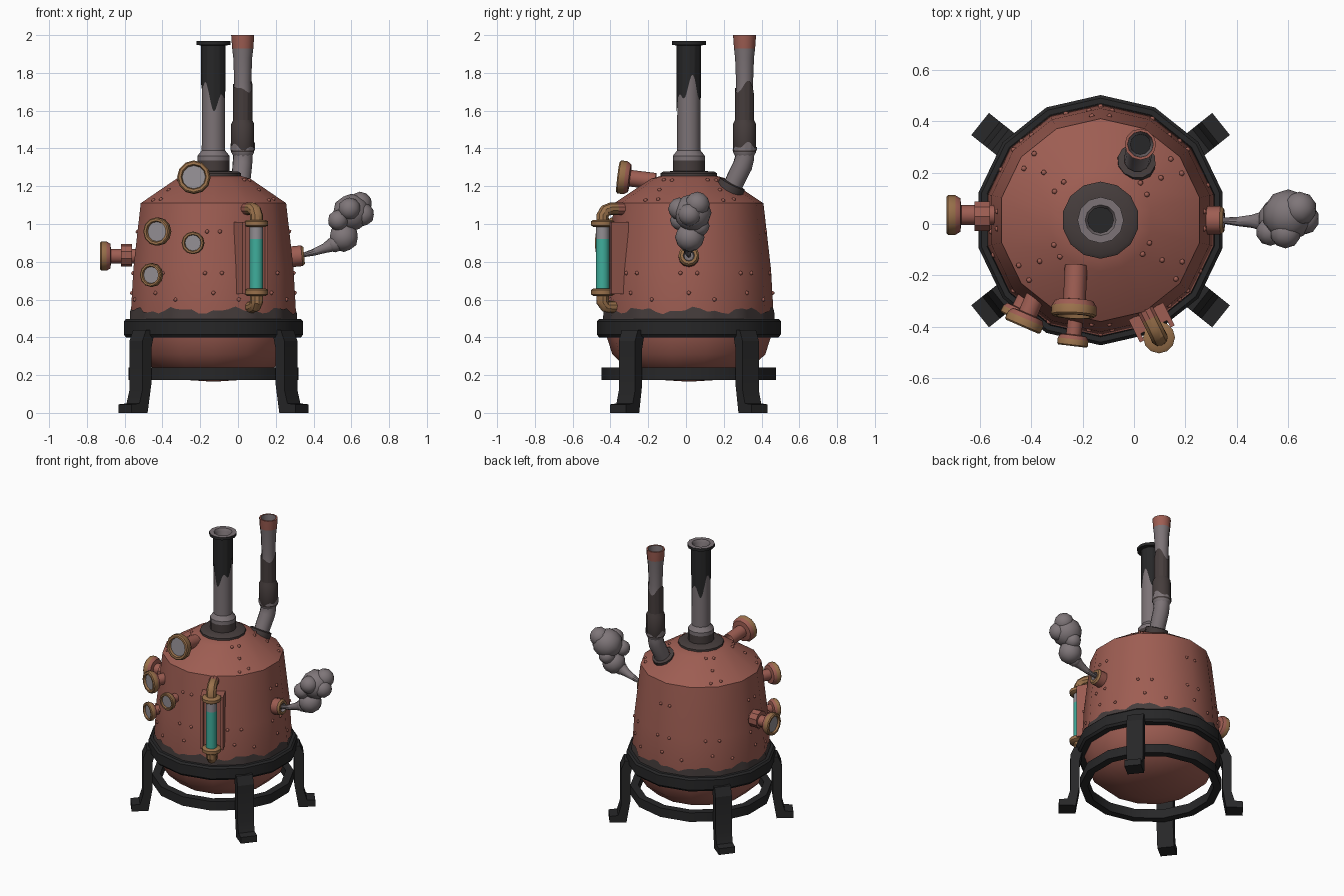
import bpy, bmesh, math
from math import sin, cos, pi, radians
from mathutils import Vector, Matrix

cube = bpy.data.objects.get("Cube")
if cube:
    bpy.data.objects.remove(cube)


def material(name, r, g, b):
    m = bpy.data.materials.new(name)
    m.use_nodes = True
    m.diffuse_color = (r, g, b, 1)
    m.node_tree.nodes["Principled BSDF"].inputs["Base Color"].default_value = (r, g, b, 1)
    return m


RED = material("copper red", .34, .11, .085)
BLACK = material("black iron", .02, .02, .021)
BROWN = material("worn brown", .06, .046, .045)
GREY = material("bare steel", .2, .17, .18)
BRASS = material("brass", .32, .165, .07)
TEAL = material("teal liquid", .05, .42, .33)
GLASS = material("gauge glass", .29, .27, .29)
STEAM = material("steam", .21, .18, .19)

CENTRE = Vector((-.13, .015, 0))
SIDES = 14


def finish(name, bm, mats, angle=35, recalc=True):
    if recalc:
        bmesh.ops.recalc_face_normals(bm, faces=bm.faces[:])
    me = bpy.data.meshes.new(name)
    bm.to_mesh(me)
    bm.free()
    ob = bpy.data.objects.new(name, me)
    bpy.context.scene.collection.objects.link(ob)
    for m in mats:
        me.materials.append(m)
    bpy.ops.object.select_all(action='DESELECT')
    ob.select_set(True)
    bpy.context.view_layer.objects.active = ob
    bpy.ops.object.shade_smooth_by_angle(angle=radians(angle))
    return ob


def skin(name, rings, mats, cap=False):
    """Join rings of points; mats holds one material per strip, the last repeats."""
    bm = bmesh.new()
    loops = [[bm.verts.new(p) for p in ring] for ring in rings]
    used = list(dict.fromkeys(mats))
    n = len(rings[0])
    for k in range(len(loops) - 1):
        for i in range(n):
            j = (i + 1) % n
            f = bm.faces.new((loops[k][i], loops[k][j], loops[k + 1][j], loops[k + 1][i]))
            f.material_index = used.index(mats[min(k, len(mats) - 1)])
    if cap:
        bm.faces.new(loops[0])
        bm.faces.new(loops[-1]).material_index = used.index(mats[-1])
    bmesh.ops.remove_doubles(bm, verts=bm.verts[:], dist=1e-5)
    return finish(name, bm, used)


def lathe(name, profile, mats, loc=CENTRE, axis=(0, 0, 1), n=SIDES):
    q = Vector(axis).to_track_quat('Z', 'Y') if tuple(axis) != (0, 0, 1) else Matrix.Identity(3)
    turn = [pi / 2 + 2 * pi * i / n for i in range(n)]
    rings = [[Vector(loc) + q @ Vector((r * cos(a), r * sin(a), z)) for a in turn]
             for r, z in profile]
    return skin(name, rings, mats)


def pipe(name, path, mats, n=10):
    """Sweep a circle along points of (position, radius)."""
    pts = [Vector(p) for p, r in path]
    rings = []
    for k, (p, r) in enumerate(path):
        t = pts[min(k + 1, len(pts) - 1)] - pts[max(k - 1, 0)]
        u = t.cross(Vector((.93, .37, .01))).normalized()
        v = t.normalized().cross(u)
        rings.append([pts[k] + r * (u * cos(2 * pi * i / n) + v * sin(2 * pi * i / n))
                      for i in range(n)])
    return skin(name, rings, mats, cap=True)


def facet(a, n):
    """Distance factor of a regular polygon's side at angle a."""
    s = 2 * pi / n
    return cos(pi / n) / cos((a - pi / 2) % s - s / 2)


def paint_band(name, radius, low, high, mat, loc, n):
    """Thin coat of worn paint with wavy edges; the edges are functions of the angle."""
    bm = bmesh.new()
    m = n * 5
    cols = []
    for i in range(m):
        a = pi / 2 + 2 * pi * i / m
        col = []
        for z in (low(a), high(a)):
            r = radius(z) * facet(a, n) + .004
            col.append(bm.verts.new(Vector(loc) + Vector((r * cos(a), r * sin(a), z))))
        cols.append(col)
    for i in range(m):
        (a, b), (c, d) = cols[i], cols[(i + 1) % m]
        bm.faces.new((a, c, d, b))
    return finish(name, bm, [mat], recalc=False)


def wave(base, amp, f, g):
    return lambda a: base + amp * (.6 * sin(f * a + 1) + .4 * sin(g * a))


# Boiler body
WALL = [(.45, .5), (.435, .76), (.395, 1.11), (.2, 1.24), (.13, 1.26)]
lathe("boiler", [(0, .165), (.16, .175), (.32, .23), (.405, .31), (.44, .42)] + WALL + [(0, 1.26)], [RED])


def wall_radius(z):
    for (r0, z0), (r1, z1) in zip(WALL, WALL[1:]):
        if z <= z1:
            return r0 + (r1 - r0) * (z - z0) / (z1 - z0)
    return WALL[-1][0]


paint_band("boiler_worn_base", wall_radius, lambda a: .49, wave(.542, .022, 9, 23), BROWN, CENTRE, SIDES)

# Stand: two rings and four legs
lathe("upper_ring", [(.43, .4), (.475, .4), (.487, .415), (.487, .485), (.475, .497), (.43, .497), (.43, .4)], [BLACK])
lathe("lower_ring", [(.41, .175), (.462, .175), (.462, .24), (.41, .24), (.41, .175)], [BLACK])
LEG = [(.44, .44), (.5, .44), (.525, .38), (.525, .12), (.545, .05), (.6, .045),
       (.6, 0), (.49, 0), (.465, .15), (.465, .34)]
for name, ang in (("back_left", 38.6), ("back_right", 141.4), ("front_right", 218.6), ("front_left", 321.4)):
    bm = bmesh.new()
    spin = Matrix.Translation(CENTRE) @ Matrix.Rotation(radians(ang), 4, 'Z')
    a, b = [[bm.verts.new(spin @ Vector((r, s * .055, z))) for r, z in LEG] for s in (-1, 1)]
    bm.faces.new(a)
    bm.faces.new(b[::-1])
    for i in range(len(LEG)):
        j = (i + 1) % len(LEG)
        bm.faces.new((a[i], b[i], b[j], a[j]))
    finish(name + "_leg", bm, [BLACK], 20)

# Main chimney
lathe("chimney_flange", [(.15, 1.24), (.15, 1.268), (.135, 1.278), (.08, 1.28)], [BROWN])
lathe("chimney", [(.085, 1.27), (.085, 1.335), (.085, 1.36), (.062, 1.39), (.06, 1.945), (.09, 1.948),
                  (.09, 1.968), (.06, 1.968), (.05, 1.95), (.05, 1.7), (0, 1.7)],
      [BROWN, GREY, GREY, GREY, BLACK, BLACK, GREY, GREY, GREY, BLACK], n=12)
paint_band("chimney_black_paint", lambda z: .061, wave(1.69, .1, 2, 5), lambda a: 1.945, BLACK, CENTRE, 12)

# Bent exhaust pipe
TOP = Vector((.025, .31, 0))
pipe("exhaust_elbow", [((.008, .225, 1.15), .05), ((.016, .265, 1.24), .052), ((.023, .3, 1.31), .053),
                       ((.025, .31, 1.35), .052), ((.025, .31, 1.39), .052)], [GREY], 12)
lathe("exhaust_collar", [(.05, -.05), (.075, -.05), (.075, .025), (.05, .03)], [BROWN],
      (.008, .235, 1.19), (.1, .45, .9), 12)
lathe("exhaust_pipe", [(.05, 1.36), (.061, 1.38), (.061, 1.53), (.048, 1.555), (.045, 1.75), (.05, 1.88),
                       (.056, 1.93), (.061, 2), (.05, 2), (.04, 1.8), (0, 1.8)],
      [GREY, BROWN, BROWN, GREY, GREY, GREY, RED, RED, GREY, BLACK], TOP, n=12)
paint_band("exhaust_worn_paint", lambda z: .047, lambda a: 1.55, wave(1.72, .04, 2, 3), BROWN, TOP, 12)
paint_band("exhaust_bare_patch", lambda z: .061, lambda a: 1.39, wave(1.41, .025, 2, 5), GREY, TOP, 12)


# Gauges on short necks
def gauge(name, loc, axis, R, depth):
    lathe(name, [(.5 * R, -depth), (.5 * R, -.75 * R), (.85 * R, -.7 * R), (R, -.45 * R), (R, -.08 * R),
                 (.92 * R, 0), (.76 * R, 0), (.7 * R, -.18 * R), (0, -.18 * R)],
          [RED, RED, RED, BRASS, BRASS, BRASS, BRASS, GLASS], loc, axis, 12)


gauge("large_top_gauge", (-.235, -.36, 1.25), (-.05, -1, .12), .088, .2)
gauge("upper_gauge", (-.435, -.4, .96), (-.4, -.92, 0), .075, .15)
gauge("small_gauge", (-.24, -.475, .9), (-.12, -1, 0), .06, .12)
gauge("lower_gauge", (-.465, -.37, .73), (-.45, -.9, 0), .063, .14)
gauge("side_gauge", (-.73, .035, .83), (-1, 0, 0), .077, .2)
lathe("side_gauge_flange", [(0, .06), (.06, .06), (.06, 0), (0, 0)], [RED], (-.62, .03, .835), (1, 0, 0), 10)

# Steam valve and steam cloud
lathe("steam_valve", [(.055, -.08), (.055, .0), (.045, .012), (.03, .012), (.025, -.01), (0, -.01)],
      [RED, BRASS, BRASS, GREY, GREY], (.338, .015, .832), (1, 0, .1), 12)
pipe("steam_jet", [((.33, .015, .832), .01), ((.4, .01, .85), .018), ((.46, .01, .872), .026),
                   ((.52, .01, .9), .045)], [STEAM])
bm = bmesh.new()
for x, y, z, r in ((.515, .01, .895, .045), (.56, .02, .93, .078), (.53, -.03, 1.02, .055), (.6, .035, 1.06, .1),
                   (.66, .02, 1.05, .062), (.645, .06, 1.105, .066), (.59, -.035, 1.08, .06), (.58, .07, .99, .055)):
    bmesh.ops.create_icosphere(bm, subdivisions=2, radius=r, matrix=Matrix.Translation((x, y, z)))
finish("steam_cloud", bm, [STEAM], 60)

# Level tube, built on a radial frame
OUT = Vector((cos(radians(-63.5)), sin(radians(-63.5)), 0))


def at(r, z):
    return CENTRE + OUT * r + Vector((0, 0, z))


TUBE = at(.51, 0)
lathe("level_tube", [(.036, .64), (.036, .92), (.036, 1)], [TEAL, GLASS], TUBE, n=12)
for name, z0, z1 in (("lower", .62, .658), ("upper", .985, 1.022)):
    lathe(name + "_tube_cap", [(0, z0), (.05, z0), (.062, z0 + .008), (.062, z1 - .008), (.05, z1), (0, z1)],
          [BRASS], TUBE, n=12)
pipe("upper_tube_elbow", [(at(.51, 1.01), .034), (at(.51, 1.045), .034), (at(.495, 1.07), .033),
                          (at(.465, 1.08), .033), (at(.43, 1.08), .033), (at(.36, 1.08), .033)],
     [BRASS, BRASS, BRASS, BRASS, RED])
pipe("lower_tube_elbow", [(at(.51, .63), .034), (at(.51, .585), .034), (at(.495, .565), .032),
                          (at(.465, .56), .032), (at(.42, .56), .032)], [BRASS])
bm = bmesh.new()
frame = Matrix.Translation(at(.43, .82)) @ Matrix.Rotation(radians(-63.5), 4, 'Z')
for y, r, w, d in ((0, 0, .15, .07), (-.066, .03, .018, .07), (.066, .03, .018, .07)):
    bmesh.ops.create_cube(bm, matrix=frame @ Matrix.Translation((r, y, 0)) @ Matrix.Diagonal((d, w, .38, 1)))
finish("tube_backplate", bm, [RED])

# Rivets on the wall and the dome
bm = bmesh.new()


def rivet(deg, z):
    a = radians(deg)
    r = wall_radius(z) * facet(a, SIDES)
    spot = CENTRE + Vector((r * cos(a), r * sin(a), z))
    bmesh.ops.create_icosphere(bm, subdivisions=1, radius=.012, matrix=Matrix.Translation(spot))


for k in range(8):
    base = -90 + 45 * k
    for side in (-6, 6):
        rivet(base + side, .74)
        if k % 2 == 0:
            rivet(base + side * .8, .96)
    rivet(base, .635)
    rivet(base + 18, .6)
for base in (35, 140, 214, 327):
    for off, z in ((-6, 1.233), (8, 1.23), (0, 1.18), (-5, 1.125), (6, 1.13)):
        rivet(base + off, z)
finish("rivets", bm, [RED], 60)
